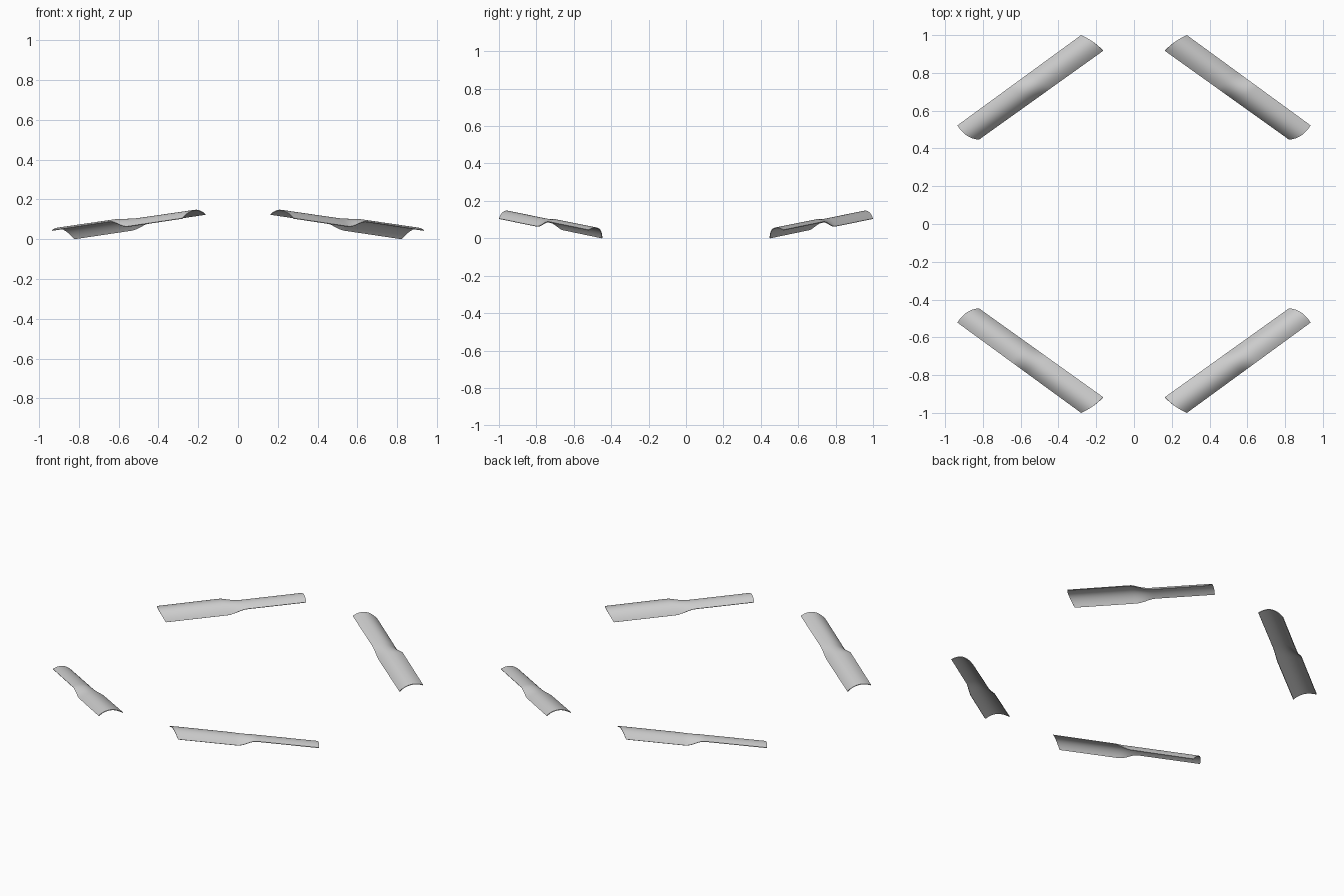
import bpy
from mathutils import Vector

if "Cube" in bpy.data.objects:
    bpy.data.objects.remove(bpy.data.objects["Cube"])

# Corners of one twisted blade (back right): high end, then low end
IN_HI, OUT_HI = Vector((0.163, 0.917)), Vector((0.28, 1.0))
IN_LO, OUT_LO = Vector((0.82, 0.447)), Vector((0.935, 0.522))
Z_IN = (0.130, 0.006)
Z_OUT = (0.110, 0.050)
SLOPE, SAG, THICK = 0.098, 0.032, 0.004
NU, NV = 60, 16
AXIS = (IN_LO - IN_HI).normalized()
PERP = Vector((-AXIS.y, AXIS.x))


def smooth(t, a, b):
    s = min(max((t - a) / (b - a), 0), 1)
    return s * s * (3 - 2 * s)


def edge_height(t, zs, s):
    # straight sloping edge on both halves, blended through the twist
    hi = zs[0] - SLOPE * t
    lo = zs[1] + SLOPE * (1 - t)
    return hi + (lo - hi) * s


def blade_point(t, v):
    s = smooth(t, 0.42, 0.56)
    a, b = IN_HI.lerp(IN_LO, t), OUT_HI.lerp(OUT_LO, t)
    za, zb = edge_height(t, Z_IN, s), edge_height(t, Z_OUT, s)
    width = (b - a).dot(PERP)
    tilt = Vector((width, zb - za)).normalized()
    arch = 4 * v * (1 - v)
    p = a.lerp(b, v) - PERP * (SAG * arch * tilt.y)
    p += AXIS * arch * (-0.006 + 0.021 * t)       # rounded blade ends
    return (p.x, p.y, za + (zb - za) * v + SAG * arch * tilt.x)


# Curved blade surface
verts = [blade_point(i / NU, j / NV) for i in range(NU + 1) for j in range(NV + 1)]
n = NV + 1
faces = [(i * n + j, (i + 1) * n + j, (i + 1) * n + j + 1, i * n + j + 1)
         for i in range(NU) for j in range(NV)]
mesh = bpy.data.meshes.new("twisted_blades")
mesh.from_pydata(verts, [], faces)
mesh.polygons.foreach_set("use_smooth", [True] * len(faces))
blades = bpy.data.objects.new("twisted_blades", mesh)
bpy.context.collection.objects.link(blades)

# Thin sheet, mirrored to all four quarters
bpy.context.view_layer.objects.active = blades
blades.select_set(True)
bpy.ops.object.shade_smooth_by_angle(angle=0.6)
solid = blades.modifiers.new("sheet", "SOLIDIFY")
solid.thickness = THICK
solid.offset = -1
mirror = blades.modifiers.new("quarters", "MIRROR")
mirror.use_axis = (True, True, False)
mirror.use_mirror_merge = False
bpy.ops.object.modifier_apply(modifier=solid.name)
bpy.ops.object.modifier_apply(modifier=mirror.name)
bpy.ops.object.shade_smooth_by_angle(angle=0.6)

# Rest on the ground
low = min(v.co.z for v in blades.data.vertices)
for v in blades.data.vertices:
    v.co.z -= low
